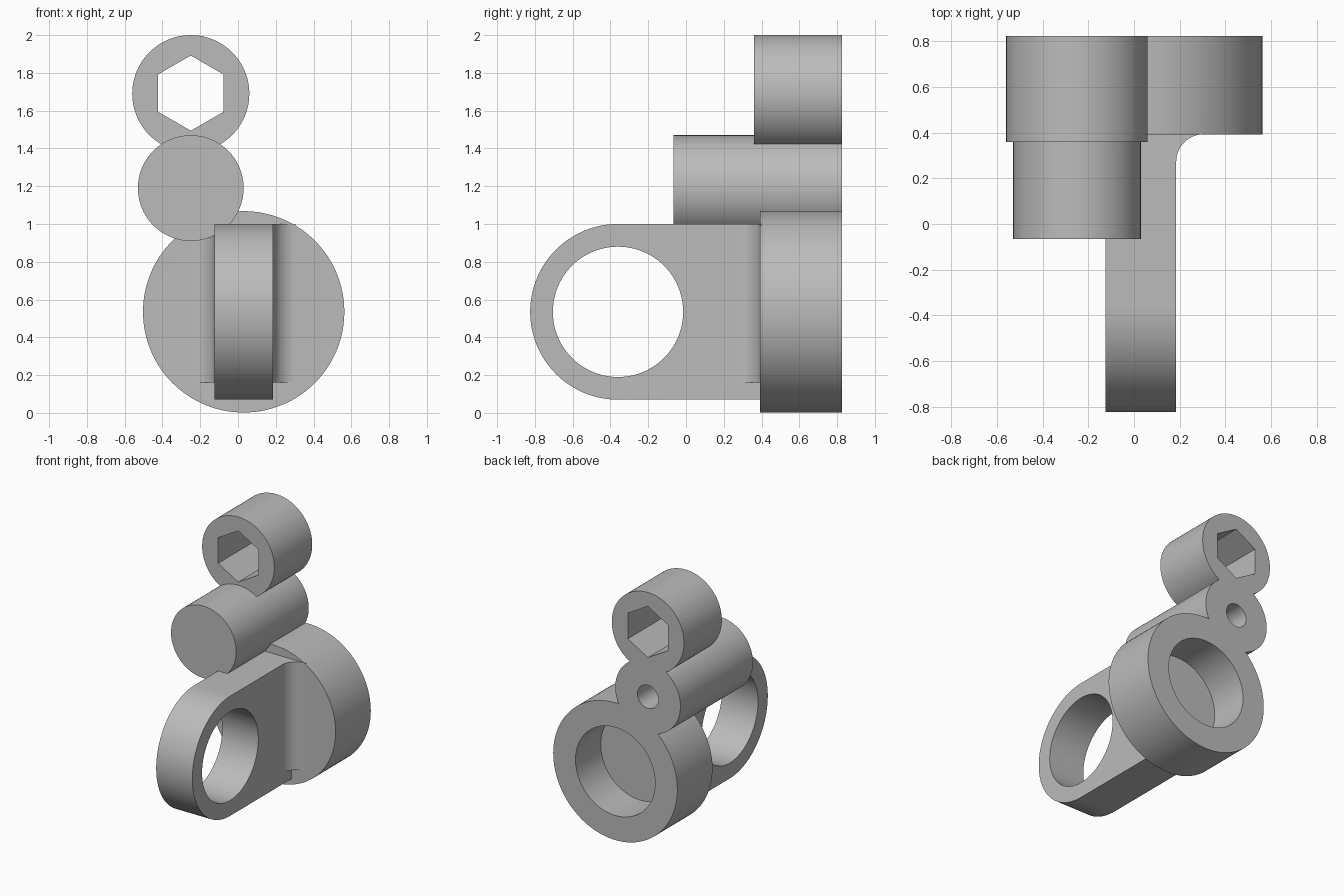
import bpy, bmesh
from math import pi, sin, cos, radians
from mathutils import Vector

if "Cube" in bpy.data.objects:
    bpy.data.objects.remove(bpy.data.objects["Cube"])

grey = bpy.data.materials.new("plain grey")
grey.use_nodes = True
colour = (0.5, 0.5, 0.5, 1)
grey.diffuse_color = colour
grey.node_tree.nodes["Principled BSDF"].inputs["Base Color"].default_value = colour

BACK = 0.825       # shared rear plane
BOSS_FRONT = 0.393
MID_X, MID_Z = 0.03, 0.535


def arc(cu, cv, r, start, end, n):
    """Points of an arc, angles in degrees."""
    angles = [radians(start + (end - start) * i / n) for i in range(n + 1)]
    return [(cu + r * cos(a), cv + r * sin(a)) for a in angles]


def prism(name, outline, axis, low, high):
    """Extrude a flat outline along the x, y or z axis."""
    place = {"x": lambda u, v, d: (d, u, v),
             "y": lambda u, v, d: (u, d, v),
             "z": lambda u, v, d: (u, v, d)}[axis]
    bm = bmesh.new()
    face = bm.faces.new([bm.verts.new(place(u, v, low)) for u, v in outline])
    grown = bmesh.ops.extrude_face_region(bm, geom=[face])["geom"]
    bmesh.ops.translate(bm, vec=Vector(place(0, 0, high - low)),
                        verts=[g for g in grown if isinstance(g, bmesh.types.BMVert)])
    bmesh.ops.recalc_face_normals(bm, faces=bm.faces)
    mesh = bpy.data.meshes.new(name)
    bm.to_mesh(mesh)
    bm.free()
    mesh.materials.append(grey)
    ob = bpy.data.objects.new(name, mesh)
    bpy.context.collection.objects.link(ob)
    return ob


def cylinder(name, u, v, r, axis, low, high, sides=96, start=0):
    outline = arc(u, v, r, start, start + 360, sides)[:-1]
    return prism(name, outline, axis, low, high)


def combine(body, other, operation):
    """Apply a boolean and discard the helper."""
    mod = body.modifiers.new(operation, "BOOLEAN")
    mod.operation, mod.solver, mod.object = operation, "EXACT", other
    bpy.context.view_layer.objects.active = body
    bpy.ops.object.modifier_apply(modifier=mod.name)
    bpy.data.objects.remove(other)


# Round boss, the base of the bracket
body = cylinder("bracket_body", MID_X, MID_Z, 0.533, "y", BOSS_FRONT, BACK, 128)

# Round-ended arm reaching forward
arm_outline = arc(-0.36, MID_Z, 0.465, 90, 270, 64)
arm_outline += [(BOSS_FRONT + 0.05, 0.07), (BOSS_FRONT + 0.05, 1.0)]
arm = prism("arm", arm_outline, "x", MID_X - 0.155, MID_X + 0.155)

# Concave fillets where the arm meets the boss
r = 0.12
right = arc(MID_X + 0.155 + r, BOSS_FRONT - r, r, 180, 90, 16)
right.append((right[-1][0], BOSS_FRONT + 0.006))
left = [(2 * MID_X - x, y) for x, y in reversed(right)]
fillets = prism("arm_fillets", right + left, "z", 0.16, 1.0)

# Upper pin and hex-socket collar
pin = cylinder("pin", -0.25, 1.19, 0.28, "y", -0.065, BACK)
collar = cylinder("collar", -0.25, 1.69, 0.31, "y", 0.36, BACK)

for part in (arm, fillets, pin, collar):
    combine(body, part, "UNION")

# Openings: arm eye, boss recess, pin bore, hex socket
openings = [
    cylinder("arm_eye", -0.36, MID_Z, 0.345, "x", -0.4, 0.4),
    cylinder("boss_recess", MID_X, MID_Z, 0.342, "y", 0.515, 1),
    cylinder("pin_bore", -0.25, 1.19, 0.09, "y", 0.3, 1, 48),
    cylinder("hex_socket", -0.25, 1.693, 0.199, "y", 0.2, 1, 6, 30),
]
for cutter in openings:
    combine(body, cutter, "DIFFERENCE")

# Smooth curved walls, keep the rims crisp
bpy.ops.object.select_all(action="DESELECT")
body.select_set(True)
bpy.context.view_layer.objects.active = body
bpy.ops.object.shade_smooth_by_angle(angle=radians(25))
